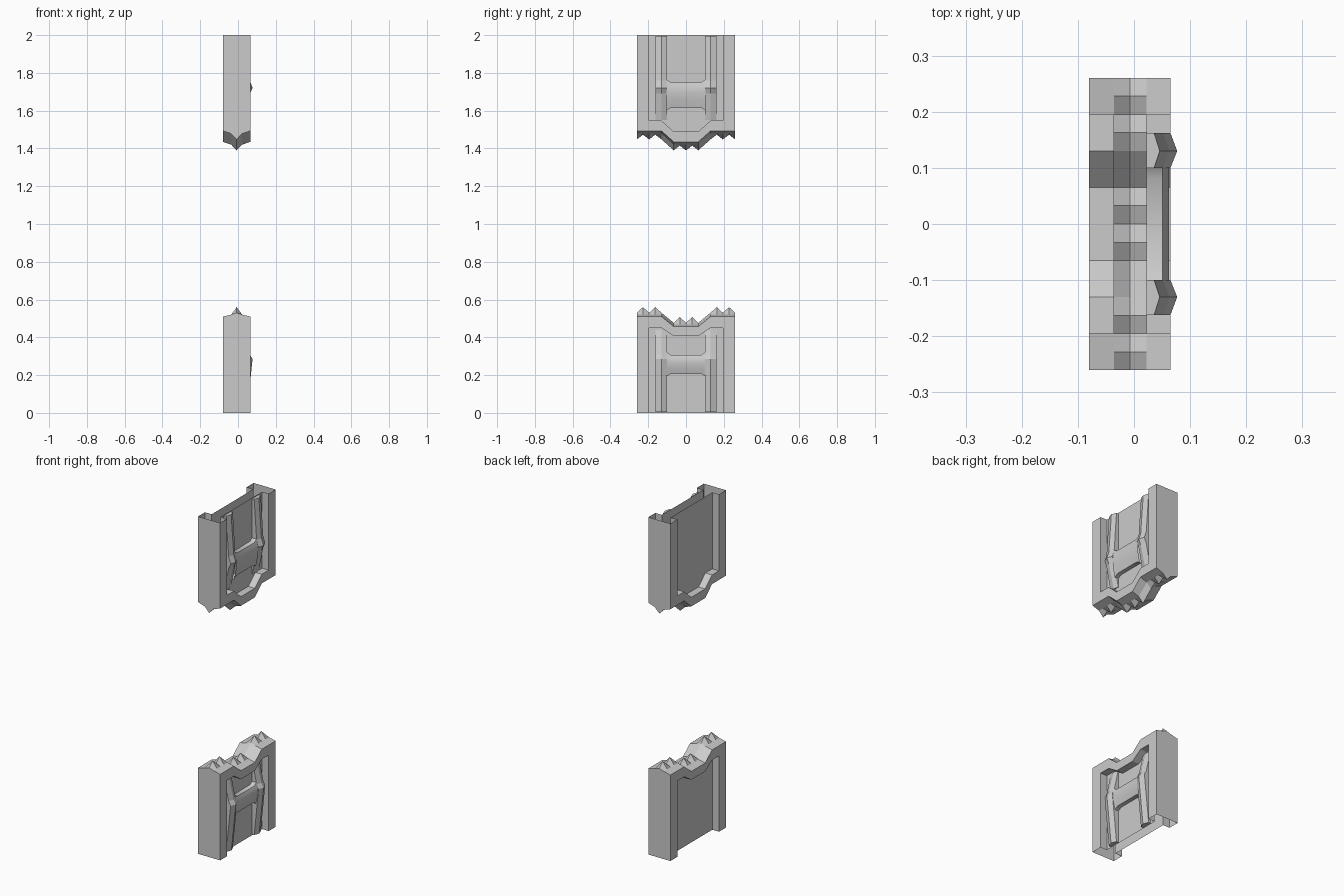
import bpy, bmesh, math

if "Cube" in bpy.data.objects:
    bpy.data.objects.remove(bpy.data.objects["Cube"])

grey = bpy.data.materials.new("grey metal")
grey.diffuse_color = (0.6, 0.6, 0.6, 1)
grey.use_nodes = True
grey.node_tree.nodes["Principled BSDF"].inputs["Base Color"].default_value = grey.diffuse_color

BACK, BACK_PANEL, MID, FRONT_PANEL, FRONT = -0.08, -0.036, -0.007, 0.022, 0.065
HALF = [0.033, 0.065, 0.13, 0.163, 0.195, 0.228, 0.26]
YS = [-y for y in reversed(HALF)] + [0] + HALF
NOTCH = {0.228, 0.163, 0.033}


def make(name, faces, smooth=0):
    """Object from faces given as corner coordinates, welded together."""
    bm = bmesh.new()
    for f in faces:
        bm.faces.new([bm.verts.new(p) for p in f])
    bmesh.ops.remove_doubles(bm, verts=bm.verts, dist=1e-5)
    bmesh.ops.recalc_face_normals(bm, faces=bm.faces)
    me = bpy.data.meshes.new(name)
    bm.to_mesh(me)
    bm.free()
    me.materials.append(grey)
    ob = bpy.data.objects.new(name, me)
    bpy.context.collection.objects.link(ob)
    if smooth:
        bpy.ops.object.select_all(action='DESELECT')
        ob.select_set(True)
        bpy.context.view_layer.objects.active = ob
        bpy.ops.object.shade_smooth_by_angle(angle=math.radians(smooth))
    return ob


def loft(rings):
    """Quads between successive open rings."""
    return [(a[i], a[i + 1], b[i + 1], b[i])
            for a, b in zip(rings, rings[1:]) for i in range(len(a) - 1)]


def dip(y):
    """0 on the shoulders, 1 in the lowered middle."""
    return min(1, max(0, (0.13 - abs(y)) / 0.065))


def door_shell(name, end, edge, opening, drop_edge, drop_open, ridge, odd, even):
    """Hollow leaf, open at the end, with a toothed meeting edge."""
    def edge_z(y):
        return edge - drop_edge * dip(y)

    def open_z(y):
        return opening - drop_open * dip(y)

    rows = []
    for y in YS:
        z = edge_z(y)
        tooth = odd if abs(y) in NOTCH else even
        rows.append([(BACK, y, z), (BACK_PANEL, y, z + ridge), (MID, y, z + tooth),
                     (FRONT_PANEL, y, z + ridge), (FRONT, y, z)])
    faces = loft(rows)
    # frame faces, recessed panels and reveals on both sides
    for xf, xp in ((FRONT, FRONT_PANEL), (BACK, BACK_PANEL)):
        for a, b in zip(YS, YS[1:]):
            if abs(a + b) / 2 > 0.195:
                faces.append([(xf, a, end), (xf, b, end), (xf, b, edge_z(b)), (xf, a, edge_z(a))])
                continue
            oa, ob = open_z(a), open_z(b)
            faces.append([(xf, a, oa), (xf, b, ob), (xf, b, edge_z(b)), (xf, a, edge_z(a))])
            faces.append([(xp, a, end), (xp, b, end), (xp, b, ob), (xp, a, oa)])
            faces.append([(xf, a, oa), (xf, b, ob), (xp, b, ob), (xp, a, oa)])
        for y in (-0.195, 0.195):
            faces.append([(xf, y, end), (xp, y, end), (xp, y, opening), (xf, y, opening)])
    # outer side walls
    for y in (-0.26, 0.26):
        tooth = odd if abs(y) in NOTCH else even
        faces.append([(BACK, y, end), (FRONT, y, end), (FRONT, y, edge),
                      (FRONT_PANEL, y, edge + ridge), (MID, y, edge + tooth),
                      (BACK_PANEL, y, edge + ridge), (BACK, y, edge)])
    make(name, faces)


def ribs(name, stations):
    """Two peaked uprights; stations are (z, shoulder x, peak x)."""
    for side, tag in ((-1, "near"), (1, "far")):
        rings = [[(FRONT_PANEL, side * 0.1, z), (s, side * 0.1, z), (p, side * 0.13, z),
                  (s, side * 0.162, z), (FRONT_PANEL, side * 0.162, z)]
                 for z, s, p in stations]
        make(f"{name}_{tag}", loft(rings) + [rings[0], rings[-1]])


def crossbar(name, z0, z1):
    """Rounded bar between the uprights, flared at both ends."""
    rings = []
    for y, flare in ((-0.102, 0.014), (-0.08, 0), (0.08, 0), (0.102, 0.014)):
        lo, hi = z0 - flare, z1 + flare
        rings.append([(x, y, lo + t * (hi - lo)) for x, t in
                      ((0.022, 0), (0.046, 0), (0.056, 0.3), (0.062, 0.6),
                       (0.06, 0.8), (0.051, 1), (0.022, 1))])
    make(name, loft(rings), 40)


# lower leaf
door_shell("lower_door", 0, 0.51, 0.45, 0.053, 0.043, 0.01, 0.05, 0.02)
ribs("lower_rib", [(0.005, 0.036, 0.048), (0.16, 0.052, 0.064), (0.285, 0.065, 0.077),
                   (0.31, 0.052, 0.062), (0.44, 0.024, 0.03)])
crossbar("lower_crossbar", 0.207, 0.307)

# upper leaf
door_shell("upper_door", 2, 1.493, 1.547, 0.058, 0.058, -0.015, -0.02, -0.045)
ribs("upper_rib", [(1.995, 0.036, 0.046), (1.76, 0.052, 0.063), (1.72, 0.065, 0.077),
                   (1.69, 0.052, 0.063), (1.55, 0.024, 0.03)])
crossbar("upper_crossbar", 1.615, 1.75)
